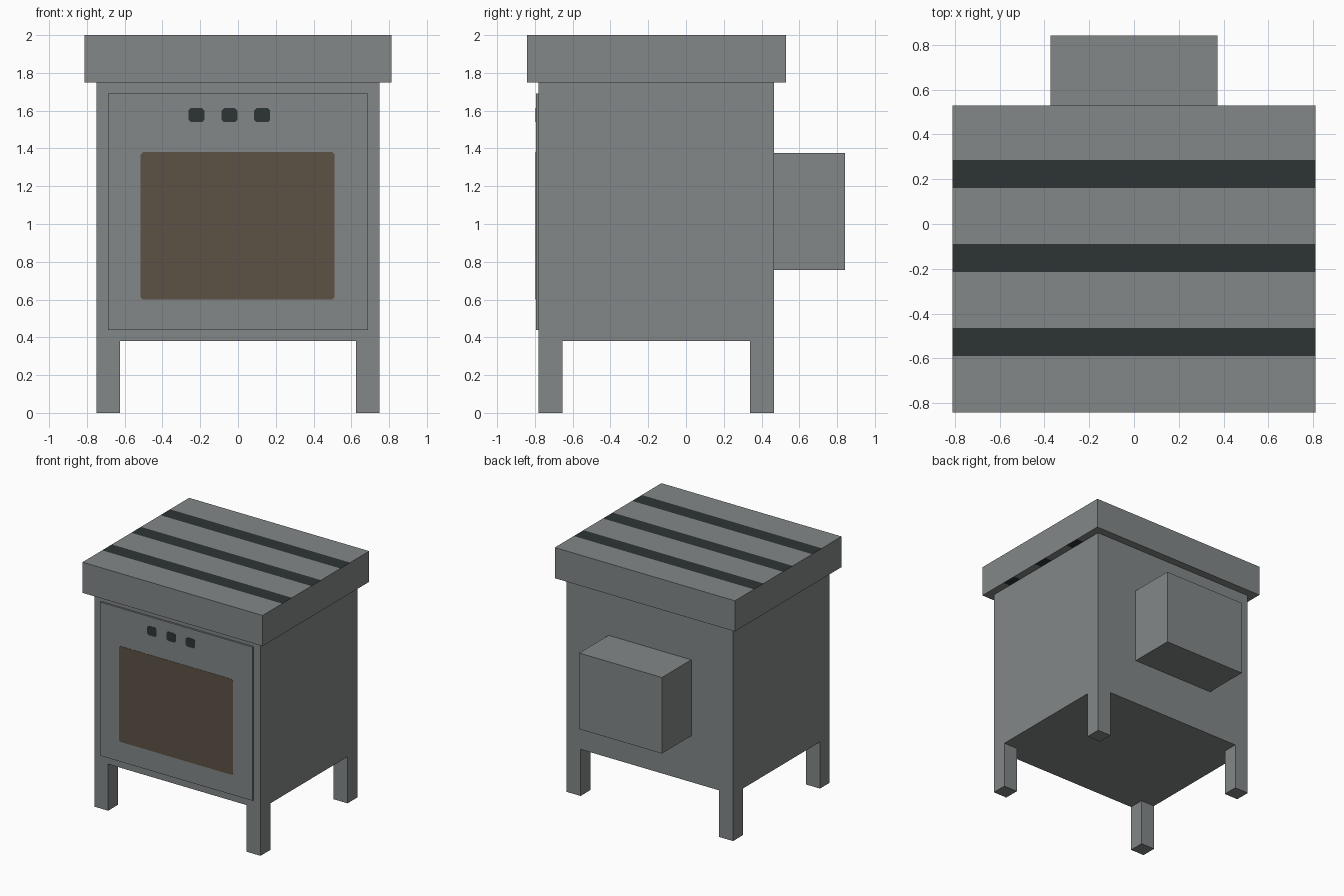
import bpy, bmesh
from mathutils import Vector

cube = bpy.data.objects.get("Cube")
if cube:
    bpy.data.objects.remove(cube, do_unlink=True)


def material(name, rgb):
    m = bpy.data.materials.new(name)
    m.use_nodes = True
    m.diffuse_color = (*rgb, 1)
    m.node_tree.nodes["Principled BSDF"].inputs["Base Color"].default_value = (*rgb, 1)
    return m


grey = material("grey metal", (0.225, 0.244, 0.244))
dark = material("dark iron", (0.027, 0.036, 0.035))
brown = material("brown glass", (0.109, 0.084, 0.060))


def box_mesh(x, y, z):
    """Box from three (low, high) ranges."""
    bm = bmesh.new()
    bmesh.ops.create_cube(bm, size=1)
    for v in bm.verts:
        v.co = [r[0] if c < 0 else r[1] for c, r in zip(v.co, (x, y, z))]
    return bm


def cut(bm, axis, value):
    """Slice the whole mesh across one axis."""
    normal, point = Vector(), Vector()
    normal[axis], point[axis] = 1, value
    bmesh.ops.bisect_plane(bm, geom=bm.verts[:] + bm.edges[:] + bm.faces[:],
                           plane_co=point, plane_no=normal)


def finish(bm, name, *mats):
    bmesh.ops.recalc_face_normals(bm, faces=bm.faces)
    mesh = bpy.data.meshes.new(name)
    bm.to_mesh(mesh)
    bm.free()
    for m in mats:
        mesh.materials.append(m)
    obj = bpy.data.objects.new(name, mesh)
    bpy.context.collection.objects.link(obj)
    return obj


# Body, with the four legs extruded from the corners of its base
front, back, half, base, leg = -0.78, 0.465, 0.75, 0.38, 0.125
bm = box_mesh((-half, half), (front, back), (base, 1.75))
for axis, value in ((0, -half + leg), (0, half - leg), (1, front + leg), (1, back - leg)):
    cut(bm, axis, value)
bm.normal_update()
corners = []
for f in bm.faces:
    c = f.calc_center_median()
    if f.normal.z < -0.9 and abs(c.x) > half - leg and not front + leg < c.y < back - leg:
        corners.append(f)
for f in corners:
    new = bmesh.ops.extrude_discrete_faces(bm, faces=[f])["faces"][0]
    for v in new.verts:
        v.co.z = 0
finish(bm, "body_with_legs", grey)

# Top slab, with stripes across its upper and lower faces
bm = box_mesh((-0.812, 0.812), (-0.843, 0.53), (1.75, 2.0))
stripes = [(-0.59, -0.465), (-0.215, -0.09), (0.16, 0.285)]
for pair in stripes:
    for y in pair:
        cut(bm, 1, y)
bm.normal_update()
for f in bm.faces:
    y = f.calc_center_median().y
    if abs(f.normal.z) > 0.9 and any(a < y < b for a, b in stripes):
        f.material_index = 1
finish(bm, "top_slab", grey, dark)

# Door panel and rear box
finish(box_mesh((-0.687, 0.687), (-0.795, front), (0.438, 1.69)), "door", grey)
finish(box_mesh((-0.373, 0.373), (back, 0.843), (0.757, 1.377)), "rear_box", grey)


def plate(name, x, z, w, h, chamfer, mat):
    """Thin clipped-corner plate lying on the door."""
    bm = bmesh.new()
    outline = []
    for sx, sz in ((1, 1), (-1, 1), (-1, -1), (1, -1)):
        pair = [(sx * w, sz * (h - chamfer)), (sx * (w - chamfer), sz * h)]
        outline += pair if sx == sz else pair[::-1]
    face = bm.faces.new([bm.verts.new((x + a, -0.794, z + b)) for a, b in outline])
    ext = bmesh.ops.extrude_face_region(bm, geom=[face])["geom"]
    for v in ext:
        if isinstance(v, bmesh.types.BMVert):
            v.co.y = -0.797
    finish(bm, name, mat)


# Window and control knobs
plate("window", -0.002, 0.99, 0.513, 0.39, 0.012, brown)
for i, x in enumerate((-0.22, -0.045, 0.128)):
    plate(f"knob_{i + 1}", x, 1.576, 0.042, 0.037, 0.012, dark)
